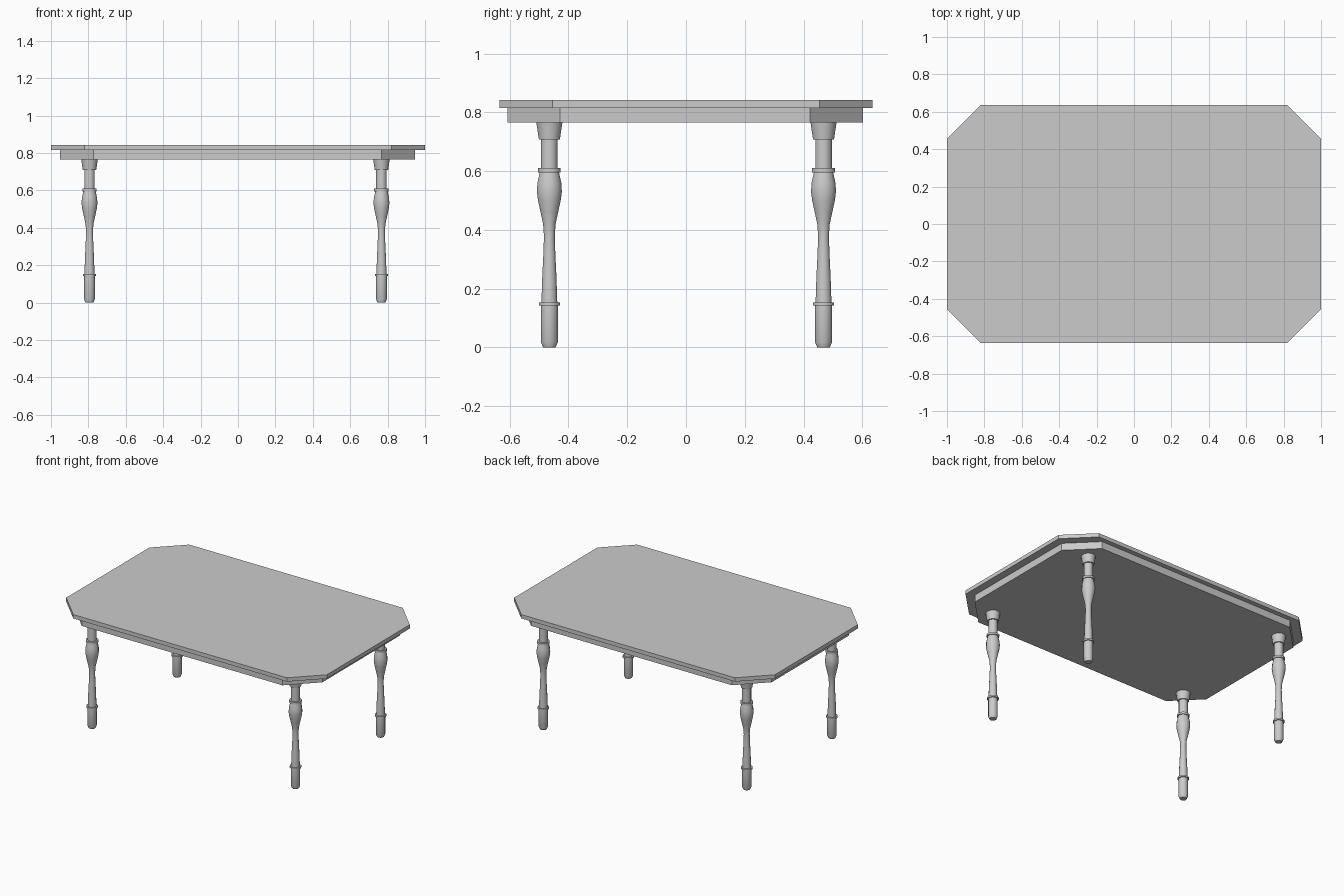
import bpy, bmesh
from math import sin, cos, pi, radians

if "Cube" in bpy.data.objects:
    bpy.data.objects.remove(bpy.data.objects["Cube"])


def make_object(name, bm):
    bmesh.ops.recalc_face_normals(bm, faces=bm.faces[:])
    mesh = bpy.data.meshes.new(name)
    bm.to_mesh(mesh)
    bm.free()
    obj = bpy.data.objects.new(name, mesh)
    bpy.context.collection.objects.link(obj)
    return obj


def clipped_slab(name, hx, hy, cut, z0, z1, offset=0.0):
    """Rectangular board with four clipped corners."""
    quarter = [(hx, hy - cut), (hx - cut, hy)]
    outline = (quarter + [(-x, y) for x, y in reversed(quarter)]
               + [(-x, -y) for x, y in quarter]
               + [(x, -y) for x, y in reversed(quarter)])
    bm = bmesh.new()
    base = bm.faces.new([bm.verts.new((x + offset, y + offset, z0)) for x, y in outline])
    top = bmesh.ops.extrude_face_region(bm, geom=[base], use_keep_orig=True)["geom"]
    for v in (g for g in top if isinstance(g, bmesh.types.BMVert)):
        v.co.z = z1
    return make_object(name, bm)


def turned_leg(name, x, y, profile, sides=12):
    """Lathe the (radius, height) profile around a vertical axis."""
    bm = bmesh.new()
    rings = [[bm.verts.new((x + r * cos(2 * pi * (i + .5) / sides),
                            y + r * sin(2 * pi * (i + .5) / sides), z))
              for i in range(sides)] for r, z in profile]
    for a, b in zip(rings, rings[1:]):
        for i in range(sides):
            j = (i + 1) % sides
            bm.faces.new((a[i], a[j], b[j], b[i]))
    bm.faces.new(rings[0])
    bm.faces.new(rings[-1])
    obj = make_object(name, bm)
    bpy.ops.object.select_all(action='DESELECT')
    obj.select_set(True)
    bpy.context.view_layer.objects.active = obj
    bpy.ops.object.shade_smooth_by_angle(angle=radians(35))
    return obj


# Tabletop and the inset board beneath it
clipped_slab("tabletop", 1.0, 0.635, 0.18, 0.815, 0.842)
clipped_slab("apron", 0.95, 0.605, 0.18, 0.765, 0.815, offset=-0.003)

# Turned leg: foot, lower ring, tapered shaft, bulge, upper ring, neck, flared cap
leg_profile = [
    (0.022, 0.0), (0.030, 0.018), (0.030, 0.142),
    (0.037, 0.142), (0.037, 0.153), (0.028, 0.153),
    (0.025, 0.24), (0.021, 0.32), (0.019, 0.38), (0.022, 0.42),
    (0.031, 0.46), (0.040, 0.50), (0.044, 0.53), (0.042, 0.56),
    (0.034, 0.595), (0.040, 0.595), (0.040, 0.61), (0.029, 0.61),
    (0.029, 0.708), (0.037, 0.708), (0.046, 0.766),
]
for side, x in (("left", -0.794), ("right", 0.767)):
    for end, y in (("front", -0.465), ("back", 0.468)):
        turned_leg(f"{end}_{side}_leg", x, y, leg_profile)
